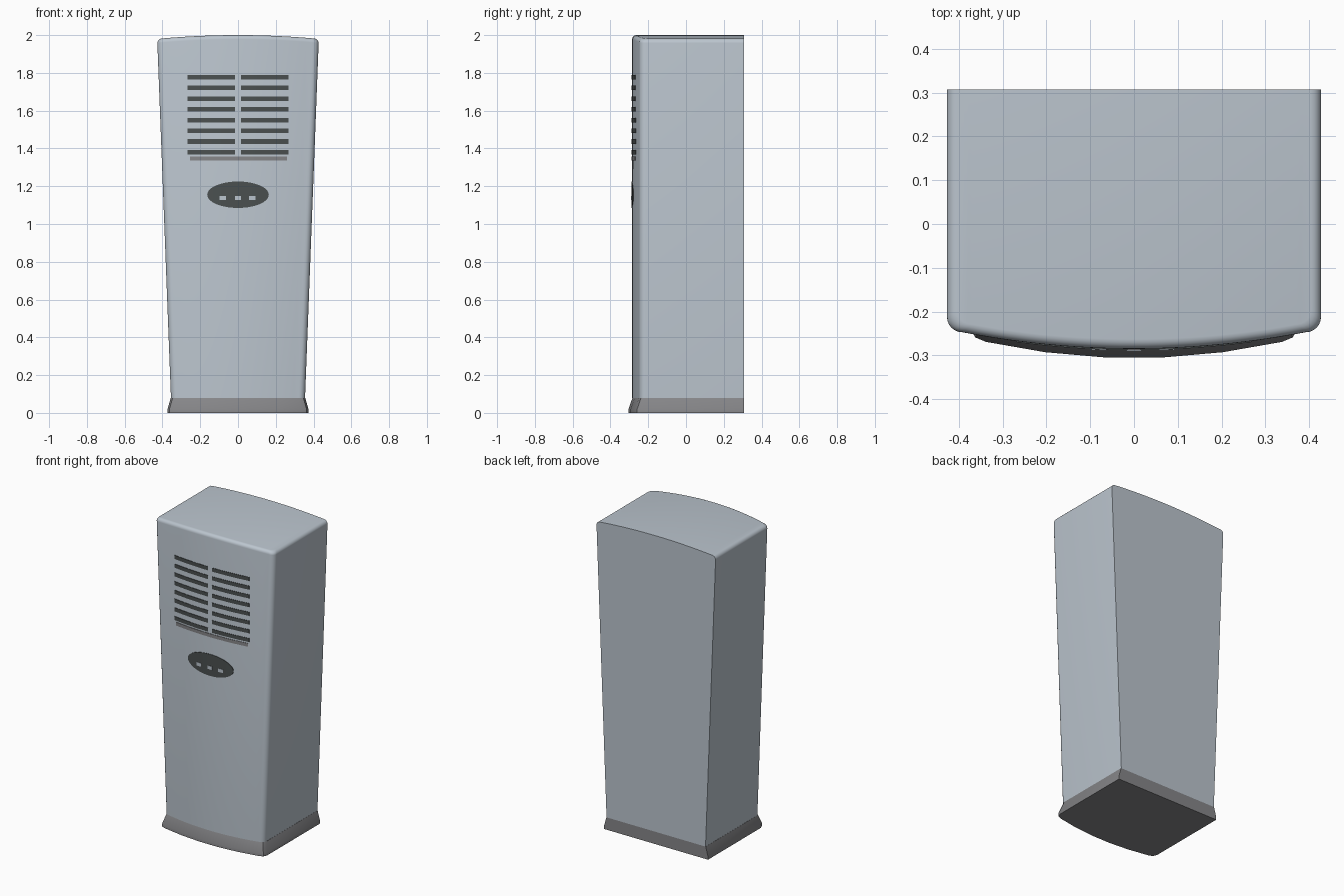
import bpy, bmesh, math

if "Cube" in bpy.data.objects:
    bpy.data.objects.remove(bpy.data.objects["Cube"])

BACK = 0.307
FRONT = -0.285
DROP = 0.045      # how far the bowed front falls back at its sides


def material(name, rgb):
    m = bpy.data.materials.new(name)
    m.diffuse_color = (*rgb, 1)
    m.use_nodes = True
    m.node_tree.nodes["Principled BSDF"].inputs["Base Color"].default_value = m.diffuse_color
    return m


shell_mat = material("pale blue grey", (0.50, 0.56, 0.62))
base_mat = material("mid grey", (0.24, 0.24, 0.25))
dark_mat = material("charcoal", (0.07, 0.08, 0.08))


def half_width(z):
    return 0.355 + (z - 0.08) * (0.427 - 0.355) / 1.9


def front_y(x, w):
    return FRONT + DROP * (x / w) ** 2


def outline(w, inset, segments, corner, r=0.035):
    """Front edge, left to right: rounded corner, bowed front, rounded corner."""
    w2 = w - inset
    x_end = w2 - r
    y_end = front_y(x_end, w) + inset
    right = [(x_end + r * math.sin(a), y_end + r - r * math.cos(a))
             for a in (math.pi / 2 * i / corner for i in range(1, corner + 1))]
    left = [(-x, y) for x, y in reversed(right)]
    mid = []
    for i in range(segments + 1):
        x = x_end * (2 * i / segments - 1)
        mid.append((x, front_y(x, w) + inset))
    return left + mid + right


def finish(name, bm, mat, angle=35):
    bmesh.ops.remove_doubles(bm, verts=bm.verts, dist=1e-5)
    bmesh.ops.recalc_face_normals(bm, faces=bm.faces)
    me = bpy.data.meshes.new(name)
    bm.to_mesh(me)
    bm.free()
    me.materials.append(mat)
    ob = bpy.data.objects.new(name, me)
    bpy.context.collection.objects.link(ob)
    bpy.ops.object.select_all(action='DESELECT')
    ob.select_set(True)
    bpy.context.view_layer.objects.active = ob
    bpy.ops.object.shade_smooth_by_angle(angle=math.radians(angle))
    return ob


def loft(name, rings, mat):
    """rings: (half width, inset, z function), flat back, capped both ends."""
    segments, corner = (24, 6)
    if name == "base":
        segments, corner = (5, 2)
    bm = bmesh.new()
    loops = []
    for w, inset, zf in rings:
        pts = outline(w, inset, segments, corner)
        front = [bm.verts.new((x, y, zf(x))) for x, y in pts]
        back = [bm.verts.new((x, BACK, zf(x))) for x, y in pts]
        loops.append((front, back))
    n = len(loops[0][0])
    for (f0, b0), (f1, b1) in zip(loops, loops[1:]):
        l0, l1 = f0 + b0[::-1], f1 + b1[::-1]
        for i in range(2 * n):
            j = (i + 1) % (2 * n)
            bm.faces.new((l0[i], l0[j], l1[j], l1[i]))
    for f, b in (loops[0], loops[-1]):
        for i in range(n - 1):
            bm.faces.new((f[i], f[i + 1], b[i + 1], b[i]))
    return finish(name, bm, mat)


def plate(name, columns, mat, lift=0.003):
    """Thin plate hugging the bowed front; columns are (x, z low, z high)."""
    bm = bmesh.new()
    cols = []
    for x, lo, hi in columns:
        col = []
        for z, off in ((lo, -lift), (hi, -lift), (hi, 0.003), (lo, 0.003)):
            col.append(bm.verts.new((x, front_y(x, half_width(z)) + off, z)))
        cols.append(col)
    for a, b in zip(cols, cols[1:]):
        for i in range(4):
            j = (i + 1) % 4
            bm.faces.new((a[i], b[i], b[j], a[j]))
    bm.faces.new(cols[0])
    bm.faces.new(cols[-1][::-1])
    return finish(name, bm, mat)


def bar(name, x0, x1, z, h, mat, lift=0.003, steps=8):
    return plate(name, [(x0 + (x1 - x0) * i / steps, z - h / 2, z + h / 2)
                        for i in range(steps + 1)], mat, lift)


# Tapered cabinet with arched top and rounded upper edges
R = 0.022
rings = [(half_width(0.08), 0, lambda x: 0.08)]
for k in range(6):
    a = math.pi / 2 * k / 5
    rings.append((0.427, R * (1 - math.cos(a)),
                  lambda x, a=a: 2.0 - 0.02 * (x / 0.427) ** 2 - R * (1 - math.sin(a))))
loft("cabinet", rings, shell_mat)

# Flared plinth
loft("base", [(0.373, -0.0, lambda x: 0.0),
              (0.373, -0.0, lambda x: 0.02),
              (0.356, 0.0, lambda x: 0.08)], base_mat)
base = bpy.data.objects["base"]
for v in base.data.vertices:          # push the lower front edge forward
    if v.co.z < 0.05 and v.co.y < 0:
        v.co.y -= 0.021

# Air outlet: two columns of slots and a lower lip
for row in range(8):
    z = 1.38 + row * 0.0567
    for side, label in ((-1, "left"), (1, "right")):
        x0, x1 = sorted((side * 0.015, side * 0.268))
        bar(f"vent_slot_{label}_{row + 1}", x0, x1, z, 0.024, dark_mat)
bar("vent_lip", -0.255, 0.26, 1.347, 0.022, base_mat, steps=16)

# Oval control panel with three buttons
cols = []
for i in range(33):
    t = math.pi * i / 32
    h = max(0.07 * math.sin(t), 0.0005)
    cols.append((-0.163 * math.cos(t), 1.155 - h, 1.155 + h))
plate("control_panel", cols, dark_mat)
for i, x in enumerate((-0.08, 0.0, 0.075)):
    bar(f"button_{i + 1}", x - 0.017, x + 0.017, 1.138, 0.022, shell_mat, 0.005, 2)
